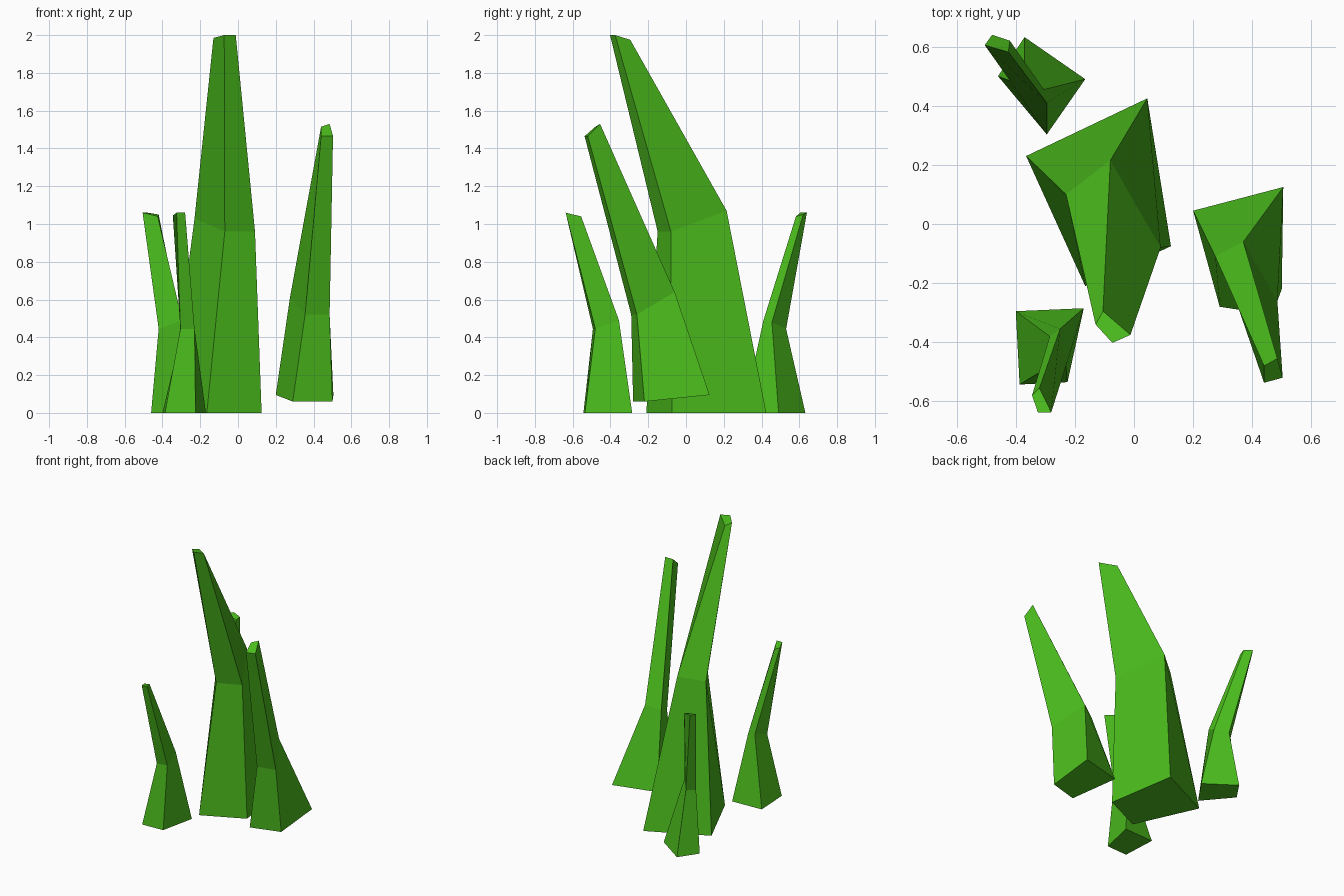
import bpy, bmesh

if "Cube" in bpy.data.objects:
    bpy.data.objects.remove(bpy.data.objects["Cube"])

green = bpy.data.materials.new("leaf_green")
green.diffuse_color = (0.07, 0.5, 0.012, 1)
green.use_nodes = True
green.node_tree.nodes["Principled BSDF"].inputs["Base Color"].default_value = green.diffuse_color


def blade(name, *rings):
    """Loft a closed blade through four-sided rings: ((xy corners), (z inner left, inner right, outer))."""
    bm = bmesh.new()
    loops = []
    for corners, (za, zb, zo) in rings:
        loops.append([bm.verts.new((x, y, z)) for (x, y), z in zip(corners, (za, zb, zo, zo))])
    for lo, hi in zip(loops, loops[1:]):
        for i in range(4):
            j = (i + 1) % 4
            bm.faces.new((lo[i], lo[j], hi[j], hi[i]))
    bm.faces.new(loops[0])
    bm.faces.new(loops[-1])
    bmesh.ops.recalc_face_normals(bm, faces=bm.faces)
    mesh = bpy.data.meshes.new(name)
    bm.to_mesh(mesh)
    bm.free()
    mesh.materials.append(green)
    obj = bpy.data.objects.new(name, mesh)
    bpy.context.collection.objects.link(obj)


# Tall centre blade: base, bend, tip
blade("centre_blade",
      (((-.365, .23), (.045, .425), (.125, -.075), (-.165, -.21)), (0, 0, 0)),
      (((-.23, .10), (-.08, .215), (.09, -.08), (-.07, -.15)), (1.03, 1.07, .96)),
      (((-.13, -.34), (-.105, -.295), (-.012, -.375), (-.073, -.402)), (1.985, 1.975, 2.0)))

# Right blade, base slightly raised
blade("right_blade",
      (((.20, .045), (.505, .125), (.50, -.22), (.29, -.28)), (.095, .095, .06)),
      (((.275, -.11), (.37, -.06), (.485, -.26), (.355, -.29)), (.61, .64, .52)),
      (((.44, -.48), (.485, -.455), (.503, -.52), (.44, -.537)), (1.515, 1.53, 1.465)))

# Small front left blade
blade("front_left_blade",
      (((-.40, -.295), (-.17, -.285), (-.225, -.535), (-.387, -.543)), (0, 0, 0)),
      (((-.285, -.38), (-.25, -.355), (-.23, -.48), (-.305, -.493)), (.48, .49, .445)),
      (((-.345, -.58), (-.32, -.555), (-.28, -.637), (-.325, -.637)), (1.045, 1.04, 1.06)))

# Small back left blade, leaning out backwards
blade("back_left_blade",
      (((-.165, .49), (-.295, .303), (-.46, .50), (-.37, .632)), (0, 0, 0)),
      (((-.305, .455), (-.295, .41), (-.42, .485), (-.37, .53)), (.48, .49, .445)),
      (((-.42, .62), (-.425, .582), (-.505, .605), (-.48, .64)), (1.05, 1.04, 1.06)))
